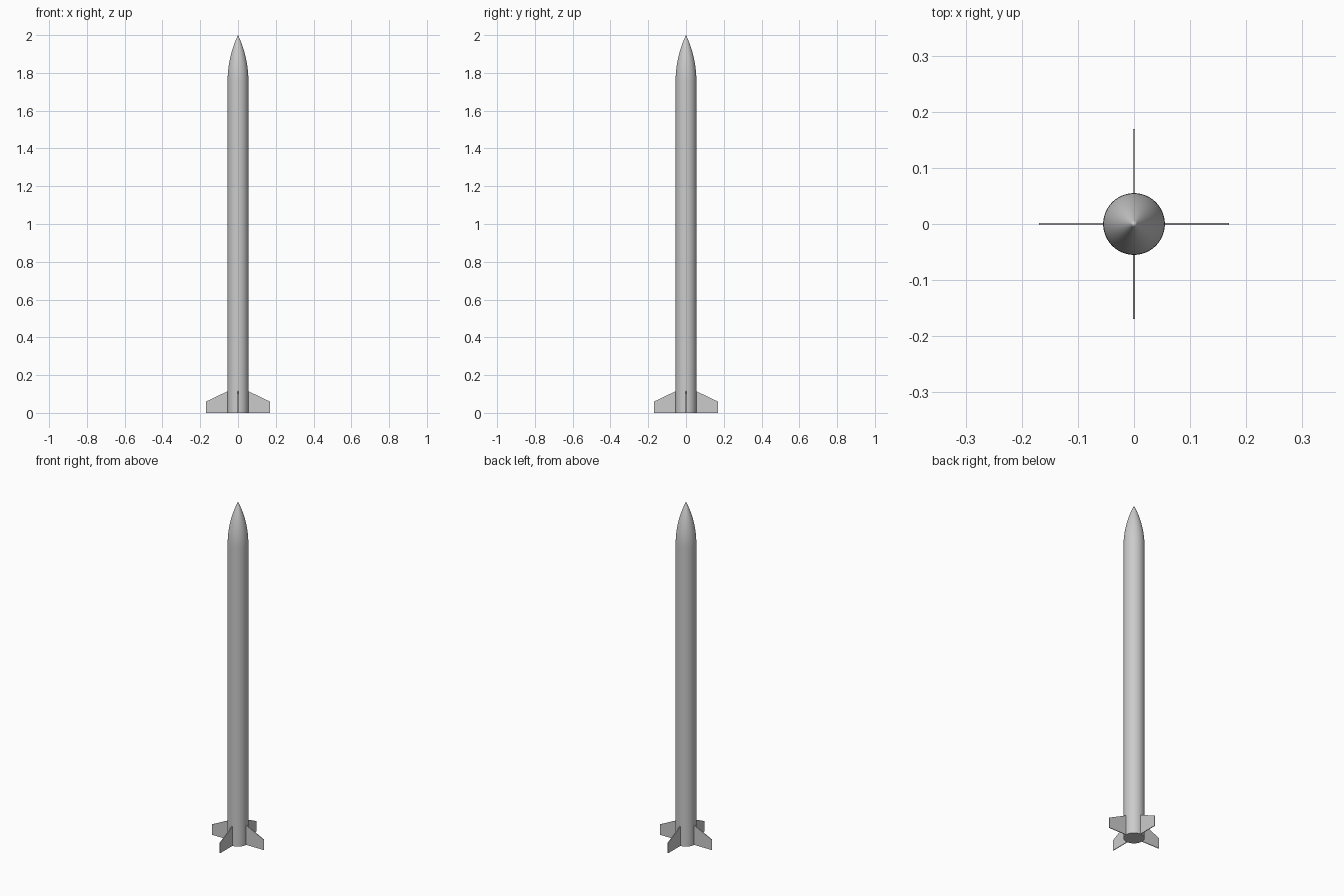
import bpy, bmesh, math
from mathutils import Matrix

cube = bpy.data.objects.get("Cube")
if cube:
    bpy.data.objects.remove(cube, do_unlink=True)

RADIUS = 0.055
SHOULDER = 1.757   # height where the nose begins
TOP = 2.0
SEGMENTS = 64
FIN_TIP = 0.169
FIN_THICK = 0.004

# Single light grey paint
grey = bpy.data.materials.new("light_grey")
grey.use_nodes = True
grey.diffuse_color = (0.6, 0.6, 0.6, 1)
grey.node_tree.nodes["Principled BSDF"].inputs["Base Color"].default_value = (0.6, 0.6, 0.6, 1)


def finish(name, bm, smooth=False):
    bmesh.ops.remove_doubles(bm, verts=bm.verts, dist=1e-5)
    bmesh.ops.recalc_face_normals(bm, faces=bm.faces)
    mesh = bpy.data.meshes.new(name)
    bm.to_mesh(mesh)
    bm.free()
    mesh.materials.append(grey)
    obj = bpy.data.objects.new(name, mesh)
    bpy.context.collection.objects.link(obj)
    if smooth:
        bpy.ops.object.select_all(action='DESELECT')
        obj.select_set(True)
        bpy.context.view_layer.objects.active = obj
        bpy.ops.object.shade_smooth_by_angle(angle=math.radians(35))
    return obj


def lathe(name, profile):
    """Spin a list of (radius, height) points round the z axis."""
    bm = bmesh.new()
    verts = [bm.verts.new((r, 0, z)) for r, z in profile]
    edges = [bm.edges.new(pair) for pair in zip(verts, verts[1:])]
    bmesh.ops.spin(bm, geom=verts + edges, cent=(0, 0, 0), axis=(0, 0, 1),
                   angle=math.tau, steps=SEGMENTS, use_merge=True)
    return finish(name, bm, smooth=True)


# Body tube, closed at the tail
lathe("body_tube", [(0, 0), (RADIUS, 0), (RADIUS, SHOULDER)])

# Nose cone: tangent ogive
length = TOP - SHOULDER
rho = (RADIUS ** 2 + length ** 2) / (2 * RADIUS)
ogive = []
for i in range(21):
    h = length * i / 20
    r = math.sqrt(rho ** 2 - h ** 2) + RADIUS - rho
    ogive.append((max(r, 0), SHOULDER + h))
ogive[-1] = (0, TOP)
lathe("nose_cone", ogive)

# Four swept tail fins, rooted just inside the tube
slope = (0.115 - 0.06) / (FIN_TIP - RADIUS)
root = RADIUS - 0.004
outline = [(root, 0), (FIN_TIP, 0), (FIN_TIP, 0.06), (root, 0.115 + slope * 0.004)]
for i, side in enumerate(("left", "back", "right", "front")):
    bm = bmesh.new()
    face = bm.faces.new([bm.verts.new((x, -FIN_THICK / 2, z)) for x, z in outline])
    new = bmesh.ops.extrude_face_region(bm, geom=[face])["geom"]
    bmesh.ops.translate(bm, vec=(0, FIN_THICK, 0),
                        verts=[g for g in new if isinstance(g, bmesh.types.BMVert)])
    bmesh.ops.rotate(bm, cent=(0, 0, 0), verts=bm.verts,
                     matrix=Matrix.Rotation(i * math.pi / 2, 3, 'Z'))
    finish(side + "_fin", bm)
